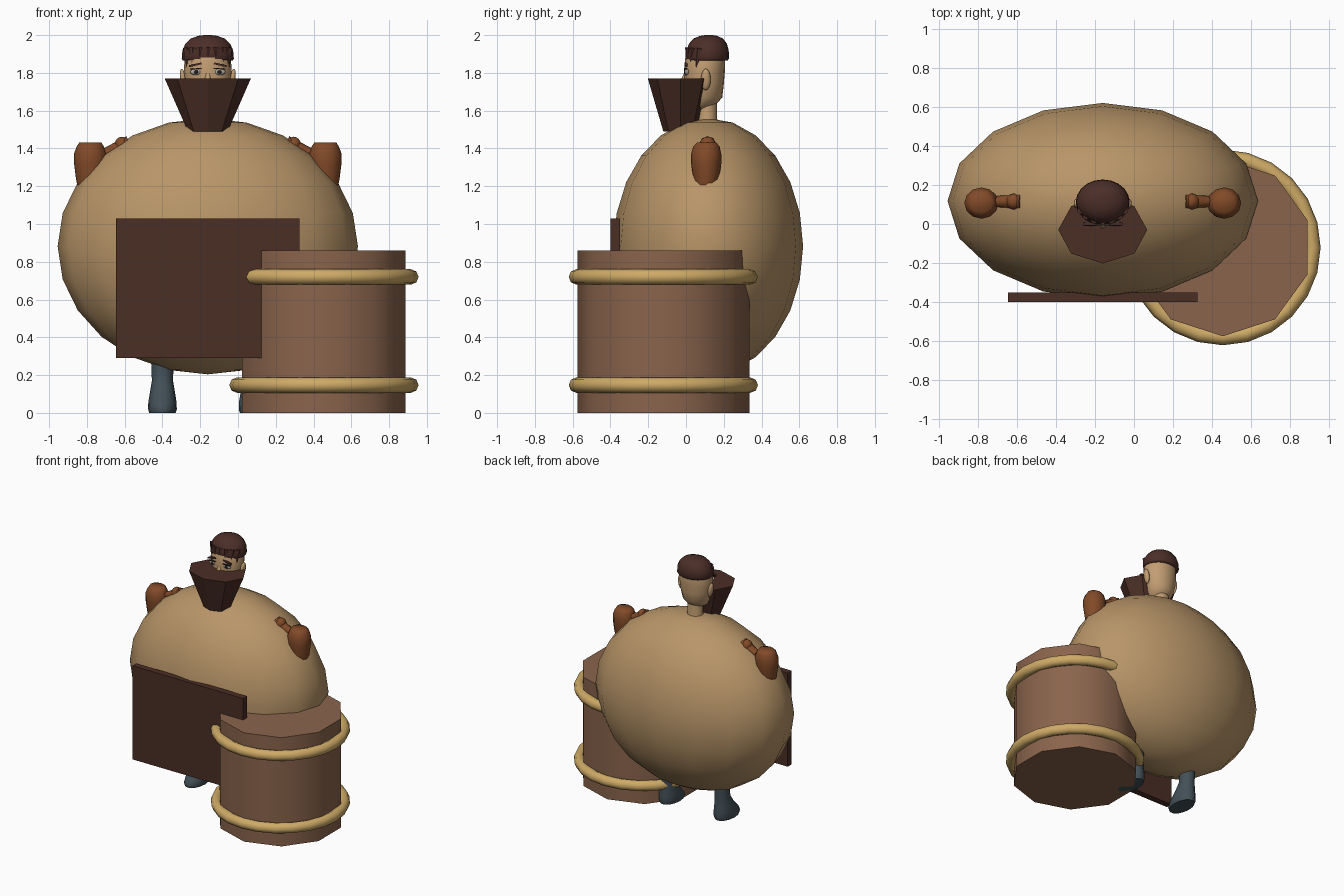
import bpy, bmesh, math
from mathutils import Vector, Matrix

if "Cube" in bpy.data.objects:
    bpy.data.objects.remove(bpy.data.objects["Cube"])


def material(name, r, g, b):
    m = bpy.data.materials.new(name)
    lin = [((c / 255 + 0.055) / 1.055) ** 2.4 for c in (r, g, b)]
    m.diffuse_color = (*lin, 1)
    m.use_nodes = True
    m.node_tree.nodes["Principled BSDF"].inputs["Base Color"].default_value = m.diffuse_color
    return m


TAN = material("tan cloth", 184, 149, 104)
SKIN = material("skin", 194, 157, 114)
DARK = material("dark wood", 74, 46, 37)
WOOD = material("barrel wood", 138, 100, 76)
ROPE = material("rope", 206, 170, 102)
RUST = material("rust sleeve", 130, 74, 40)
BOOT = material("slate boot", 66, 80, 87)
HAIR = material("brown hair", 76, 46, 40)
EYE = material("eye grey", 176, 170, 155)
BLACK = material("pupil dark", 40, 32, 28)
CX = -0.16  # centre line of the figure


def finish(bm, name, mat, angle=40):
    bmesh.ops.recalc_face_normals(bm, faces=bm.faces)
    me = bpy.data.meshes.new(name)
    bm.to_mesh(me)
    bm.free()
    me.materials.append(mat)
    ob = bpy.data.objects.new(name, me)
    bpy.context.collection.objects.link(ob)
    me.shade_smooth()
    me.set_sharp_from_angle(angle=math.radians(angle))
    return ob


def loft(name, mat, cx, rings, n=16, phase=0.0, angle=40):
    """Stack of ellipses given as (z, centre y, radius x, radius y)."""
    bm = bmesh.new()
    loops = []
    for z, cy, rx, ry in rings:
        loops.append([bm.verts.new((cx + rx * math.cos(phase + math.tau * i / n),
                                    cy + ry * math.sin(phase + math.tau * i / n), z))
                      for i in range(n)])
    for a, b in zip(loops, loops[1:]):
        for i in range(n):
            j = (i + 1) % n
            bm.faces.new((a[i], a[j], b[j], b[i]))
    bm.faces.new(loops[0])
    bm.faces.new(loops[-1])
    return finish(bm, name, mat, angle)


def ball(name, mat, loc, size, u=16, v=12, turn=0.0):
    bm = bmesh.new()
    m = (Matrix.Translation(loc) @ Matrix.Rotation(turn, 4, 'Y')
         @ Matrix.Diagonal((*size, 1)))
    bmesh.ops.create_uvsphere(bm, u_segments=u, v_segments=v, radius=1, matrix=m)
    return finish(bm, name, mat, 80)


def box(name, mat, loc, size, turn=0.0):
    bm = bmesh.new()
    m = (Matrix.Translation(loc) @ Matrix.Rotation(turn, 4, 'Y')
         @ Matrix.Diagonal((*size, 1)))
    bmesh.ops.create_cube(bm, size=1, matrix=m)
    return finish(bm, name, mat, 30)


def spike(name, mat, a, b, r1, r2, n=8):
    """Tapered rod from a to b."""
    a, b = Vector(a), Vector(b)
    d = b - a
    bm = bmesh.new()
    m = Matrix.Translation((a + b) / 2) @ d.to_track_quat('Z', 'Y').to_matrix().to_4x4()
    bmesh.ops.create_cone(bm, cap_ends=True, segments=n, radius1=r1, radius2=r2,
                          depth=d.length, matrix=m)
    return finish(bm, name, mat, 50)


def hoop(name, z, major=0.46, minor=0.041, n=24, k=8):
    bm = bmesh.new()
    grid = []
    for i in range(n):
        a = math.tau * i / n
        grid.append([])
        for j in range(k):
            t = math.tau * j / k
            r = major + minor * math.cos(t)
            grid[i].append(bm.verts.new((0.455 + r * math.cos(a), -0.12 + r * math.sin(a),
                                         z + minor * math.sin(t))))
    for i in range(n):
        for j in range(k):
            p, q = grid[i], grid[(i + 1) % n]
            bm.faces.new((p[j], q[j], q[(j + 1) % k], p[(j + 1) % k]))
    return finish(bm, name, ROPE, 80)


# Round body
ball("body", TAN, (CX, 0.118, 0.882), (0.795, 0.502, 0.678))

# Flat board in front
box("front_board", DARK, (CX, -0.375, 0.66), (0.97, 0.05, 0.74))

# Ten-sided barrel with rope hoops
loft("barrel", WOOD, 0.455, [(0, -0.12, 0.455, 0.455), (0.86, -0.12, 0.455, 0.455)],
     n=10, phase=-math.pi / 2)
hoop("lower_hoop", 0.147)
hoop("upper_hoop", 0.72)

# Flared eight-sided tub under the chin
loft("chin_tub", DARK, CX, [(1.49, -0.03, 0.105, 0.09), (1.77, -0.03, 0.228, 0.172)],
     n=8, angle=30)

# Neck and head
loft("neck", SKIN, CX, [(1.5, 0.113, 0.07, 0.06), (1.56, 0.113, 0.06, 0.052),
                        (1.68, 0.113, 0.058, 0.052)])
loft("head", SKIN, CX, [(1.60, 0.05, 0.045, 0.045), (1.63, 0.075, 0.08, 0.082),
                        (1.67, 0.092, 0.102, 0.1), (1.74, 0.096, 0.12, 0.104),
                        (1.81, 0.098, 0.127, 0.108), (1.88, 0.102, 0.122, 0.106),
                        (1.95, 0.108, 0.09, 0.08)], n=20, angle=60)
spike("nose", SKIN, (CX, 0.005, 1.815), (CX, -0.015, 1.735), 0.008, 0.022)

# Hair cap and fringe
loft("hair", HAIR, CX, [(1.865, 0.112, 0.132, 0.108), (1.875, 0.112, 0.138, 0.116),
                        (1.92, 0.114, 0.134, 0.112), (1.955, 0.116, 0.118, 0.1),
                        (1.982, 0.118, 0.09, 0.078), (1.996, 0.12, 0.05, 0.045),
                        (2.0, 0.12, 0.02, 0.02)], n=20, angle=60)
for i, drop in enumerate((0.05, 0.02, 0.035, 0.01, 0.03, 0.015, 0.05)):
    a = math.radians(-150 + 20 * i)
    x, y = CX + 0.126 * math.cos(a), 0.112 + 0.108 * math.sin(a)
    spike("fringe_lock", HAIR, (x, y + 0.015, 1.93), (x, y - 0.004, 1.87 - drop), 0.024, 0.003, 6)

# Mirrored parts: face details, sleeves and boots
for s, side in ((-1, "left"), (1, "right")):
    ball(side + "_ear", SKIN, (CX + s * 0.13, 0.105, 1.765), (0.017, 0.026, 0.058), 10, 8,
         s * 0.15)
    ex = CX + s * 0.062
    ball(side + "_eye", EYE, (ex, 0.004, 1.805), (0.032, 0.012, 0.017), 12, 8)
    ball(side + "_pupil", BLACK, (ex, -0.006, 1.805), (0.011, 0.006, 0.012), 10, 6)
    box(side + "_upper_lid", BLACK, (ex, -0.002, 1.822), (0.062, 0.016, 0.005), s * 0.05)
    box(side + "_brow", HAIR, (ex + s * 0.004, 0.0, 1.843), (0.07, 0.016, 0.01), s * 0.22)

    loft(side + "_sleeve", RUST, CX + s * 0.622,
         [(1.16, 0.105, 0.06, 0.055), (1.24, 0.107, 0.076, 0.068), (1.32, 0.107, 0.086, 0.08),
          (1.37, 0.107, 0.087, 0.08), (1.41, 0.108, 0.072, 0.07), (1.432, 0.11, 0.058, 0.05)],
         n=12, angle=60)
    spike(side + "_shoulder", RUST, (CX + s * 0.415, 0.115, 1.425),
          (CX + s * 0.54, 0.115, 1.375), 0.043, 0.028)
    ball(side + "_shoulder_cap", RUST, (CX + s * 0.455, 0.115, 1.42), (0.04, 0.042, 0.042), 10, 8)

    loft(side + "_boot", BOOT, CX + s * 0.24,
         [(0.34, 0.12, 0.06, 0.06), (0.23, 0.12, 0.058, 0.058), (0.17, 0.115, 0.056, 0.06),
          (0.11, 0.095, 0.066, 0.082), (0.055, 0.07, 0.075, 0.115),
          (0.02, 0.06, 0.076, 0.125), (0, 0.06, 0.07, 0.118)], n=14, angle=60)
